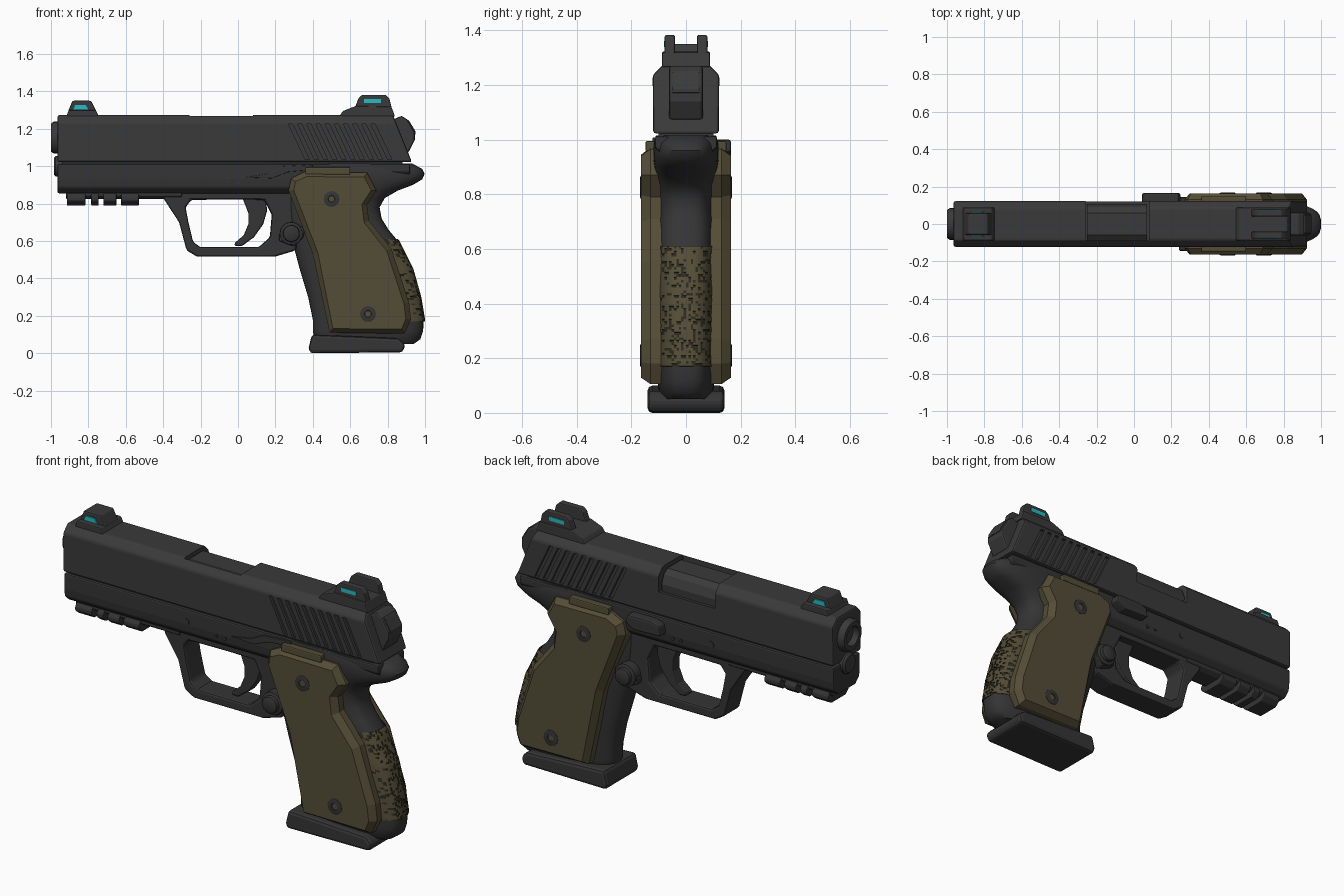
import bpy, bmesh, math, random
from mathutils import Vector

if "Cube" in bpy.data.objects:
    bpy.data.objects.remove(bpy.data.objects["Cube"])

random.seed(4)


def material(name, r, g, b):
    m = bpy.data.materials.new(name)
    m.diffuse_color = (r, g, b, 1)
    m.use_nodes = True
    m.node_tree.nodes["Principled BSDF"].inputs["Base Color"].default_value = m.diffuse_color
    return m


SLIDE = material("slide grey", 0.042, 0.042, 0.043)
FRAME = material("frame grey", 0.035, 0.035, 0.037)
OLIVE = material("olive", 0.088, 0.073, 0.037)
DARK_OLIVE = material("dark olive", 0.025, 0.024, 0.014)
TEAL = material("teal", 0.02, 0.5, 0.55)


def finish(name, bm, mats, bevel=0, smooth=False):
    bmesh.ops.recalc_face_normals(bm, faces=bm.faces[:])
    me = bpy.data.meshes.new(name)
    bm.to_mesh(me)
    bm.free()
    ob = bpy.data.objects.new(name, me)
    bpy.context.collection.objects.link(ob)
    for m in mats:
        me.materials.append(m)
    if bevel:
        b = ob.modifiers.new("bevel", 'BEVEL')
        b.width, b.segments, b.limit_method = bevel, 2, 'ANGLE'
        b.angle_limit = math.radians(35)
    if smooth:
        bpy.ops.object.select_all(action='DESELECT')
        ob.select_set(True)
        bpy.context.view_layer.objects.active = ob
        bpy.ops.object.shade_smooth_by_angle(angle=math.radians(40))
    return ob


def add_prism(bm, pts, y0, y1):
    """Side outline (x, z) extruded from y0 to y1; returns the y1 face."""
    a = [bm.verts.new((x, y0, z)) for x, z in pts]
    b = [bm.verts.new((x, y1, z)) for x, z in pts]
    n = len(pts)
    bm.faces.new(a)
    for i in range(n):
        j = (i + 1) % n
        bm.faces.new((a[i], a[j], b[j], b[i]))
    return bm.faces.new(b)


def prism(name, pts, y0, y1, mat, bevel=0):
    bm = bmesh.new()
    add_prism(bm, pts, y0, y1)
    return finish(name, bm, [mat], bevel)


def rect(x0, x1, z0, z1):
    return [(x0, z0), (x1, z0), (x1, z1), (x0, z1)]


def section(name, half, x0, x1, mat, bevel=0, slant=0):
    """Half cross-section (y, z), mirrored and run along x; slant leans the rear."""
    bm = bmesh.new()
    pts = half + [(-y, z) for y, z in reversed(half)]
    zb = min(z for _, z in half)
    a = [bm.verts.new((x0, y, z)) for y, z in pts]
    b = [bm.verts.new((x1 - slant * (z - zb), y, z)) for y, z in pts]
    bm.faces.new(a)
    bm.faces.new(b)
    for i in range(len(pts)):
        j = (i + 1) % len(pts)
        bm.faces.new((a[i], a[j], b[j], b[i]))
    return finish(name, bm, [mat], bevel)


def rod(name, centre, axis, rings, mat, n=24):
    """Stack of (distance along axis, radius) rings, capped."""
    bm = bmesh.new()
    c, loops = Vector(centre), []
    for d, r in rings:
        loop = []
        for i in range(n):
            t = 2 * math.pi * i / n
            u, v = r * math.cos(t), r * math.sin(t)
            loop.append(bm.verts.new(c + Vector((d, u, v) if axis == 'x' else (u, d, v))))
        loops.append(loop)
    for p, q in zip(loops, loops[1:]):
        for i in range(n):
            bm.faces.new((p[i], p[(i + 1) % n], q[(i + 1) % n], q[i]))
    bm.faces.new(loops[0])
    bm.faces.new(loops[-1])
    return finish(name, bm, [mat], smooth=True)


# slide, with port and slanted serrations cut in
slide = section("slide", [(0.12, 1.022), (0.122, 1.235), (0.085, 1.274)],
                -0.965, 0.93, SLIDE, 0.01, 0.4)
bm = bmesh.new()
add_prism(bm, rect(-0.26, 0.08, 1.15, 1.4), -0.088, 0.2)
for s in (1, -1):
    for i in range(10):
        x = 0.27 + i * 0.049
        add_prism(bm, [(x, 1.225), (x + 0.022, 1.225), (x + 0.112, 1.035), (x + 0.09, 1.035)],
                  s * 0.106, s * 0.15)
cutter = finish("slide_cutter", bm, [SLIDE])
cutter.hide_render = True
cutter.hide_viewport = True
cut = slide.modifiers.new("cuts", 'BOOLEAN')
cut.operation, cut.object, cut.solver = 'DIFFERENCE', cutter, 'EXACT'

# chamber block, muzzle and guide rod
section("chamber", [(0.104, 1.1), (0.108, 1.19), (0.09, 1.235), (0.06, 1.258)], -0.252, 0.07, SLIDE)
rod("muzzle", (0, 0, 1.153), 'x', [(-0.9, 0.085), (-0.985, 0.085), (-1, 0.075), (-1, 0.052), (-0.93, 0.05)], SLIDE)
rod("guide_rod", (0, 0, 1.0), 'x', [(-0.9, 0.055), (-0.975, 0.055), (-0.985, 0.045)], SLIDE)
# plate behind the slide
prism("rear_plate", [(0.8, 1.08), (0.83, 1.25), (0.875, 1.27), (0.905, 1.25), (0.945, 1.18),
                     (0.945, 1.14), (0.91, 1.07)], -0.062, 0.062, SLIDE, 0.01)
prism("rear_plate_inset", [(0.9, 1.17), (0.89, 1.245), (0.912, 1.248), (0.95, 1.185), (0.95, 1.17)],
      -0.05, 0.05, SLIDE, 0.004)

# frame and accessory rail
section("frame", [(0.075, 0.855), (0.108, 0.885), (0.114, 0.93), (0.114, 1.012)], -0.965, 0.62, FRAME, 0.008)
section("frame_seam", [(0.1, 1.0), (0.1, 1.03)], -0.94, 0.88, FRAME)
section("frame_rear", [(0.09, 0.95), (0.114, 0.97), (0.114, 1.012)], 0.6, 0.92, FRAME, 0.008)
section("rail_core", [(0.05, 0.825), (0.075, 0.84), (0.075, 0.88)], -0.92, -0.3, FRAME, 0.005)
for x0, x1 in ((-0.915, -0.815), (-0.785, -0.745), (-0.72, -0.65), (-0.625, -0.53)):
    section("rail_tooth", [(0.06, 0.79), (0.09, 0.815), (0.09, 0.835), (0.07, 0.86)], x0, x1, FRAME, 0.005)

# trigger guard ring
inner = [(-0.28, 0.78), (-0.25, 0.82), (0.0, 0.822), (0.14, 0.82), (0.18, 0.74), (0.17, 0.62),
         (0.11, 0.567), (-0.2, 0.567), (-0.24, 0.595), (-0.265, 0.7)]
outer = [(-0.4, 0.83), (-0.36, 0.9), (0.0, 0.9), (0.34, 0.9), (0.34, 0.74), (0.31, 0.55),
         (0.2, 0.517), (-0.22, 0.517), (-0.275, 0.55), (-0.315, 0.7)]
bm = bmesh.new()
rings = [[bm.verts.new((x, y, z)) for x, z in loop]
         for loop, y in ((outer, -0.068), (outer, 0.068), (inner, 0.068), (inner, -0.068))]
for k in range(4):
    p, q = rings[k], rings[(k + 1) % 4]
    for i in range(10):
        bm.faces.new((p[i], p[(i + 1) % 10], q[(i + 1) % 10], q[i]))
finish("trigger_guard", bm, [FRAME], 0.012)
prism("trigger", [(0.15, 0.84), (0.155, 0.76), (0.135, 0.69), (0.085, 0.62), (0.02, 0.572), (-0.02, 0.575),
                  (-0.015, 0.592), (0.03, 0.63), (0.055, 0.69), (0.055, 0.75), (0.02, 0.84)],
      -0.03, 0.03, FRAME, 0.008)

# grip core: z, front x, rear x, half width
LEVELS = [(0.05, 0.44, 0.94, 0.085), (0.075, 0.41, 0.975, 0.1), (0.12, 0.4, 0.99, 0.105), (0.18, 0.4, 0.992, 0.107),
          (0.3, 0.375, 0.972, 0.108), (0.45, 0.33, 0.93, 0.108), (0.6, 0.29, 0.855, 0.108),
          (0.66, 0.275, 0.805, 0.108), (0.72, 0.265, 0.768, 0.108), (0.78, 0.26, 0.757, 0.108),
          (0.83, 0.26, 0.785, 0.11), (0.87, 0.26, 0.855, 0.113), (0.9, 0.26, 0.935, 0.117),
          (0.93, 0.26, 0.985, 0.12), (0.96, 0.26, 0.998, 0.12), (0.985, 0.26, 0.985, 0.118), (1.015, 0.26, 0.93, 0.11)]


def grip_point(z, t, grow=0):
    """Rounded section of the grip at height z and angle t."""
    for a, b in zip(LEVELS, LEVELS[1:]):
        if z <= b[0]:
            break
    f = (z - a[0]) / (b[0] - a[0])
    xf, xr, hw = (a[i] + (b[i] - a[i]) * f for i in (1, 2, 3))
    c, s = math.cos(t), math.sin(t)
    p = 2 / 3
    return Vector(((xf + xr) / 2 + ((xr - xf) / 2 + grow) * math.copysign(abs(c) ** p, c),
                   (hw + grow) * math.copysign(abs(s) ** p, s), z))


bm = bmesh.new()
N = 48
loops = [[bm.verts.new(grip_point(l[0], 2 * math.pi * i / N)) for i in range(N)] for l in LEVELS]
for p, q in zip(loops, loops[1:]):
    for i in range(N):
        bm.faces.new((p[i], p[(i + 1) % N], q[(i + 1) % N], q[i]))
bm.faces.new(loops[0])
bm.faces.new(loops[-1])
finish("grip_core", bm, [FRAME], smooth=True)

# rough backstrap: patch of randomly raised cells
bm = bmesh.new()
NY, NZ = 24, 46
grid = []
for k in range(NZ + 1):
    row = []
    for i in range(NY + 1):
        y = -0.94 + 1.88 * i / NY
        t = math.asin(math.copysign(abs(y) ** 1.5, y))
        row.append(bm.verts.new(grip_point(0.17 + 0.44 * k / NZ, t, 0.004)))
    grid.append(row)
raised = []
for k in range(NZ):
    for i in range(NY):
        f = bm.faces.new((grid[k][i], grid[k][i + 1], grid[k + 1][i + 1], grid[k + 1][i]))
        f.material_index = 1
        if random.random() < 0.76:
            raised.append(f)
bm.normal_update()
for f in bmesh.ops.extrude_discrete_faces(bm, faces=raised)['faces']:
    f.material_index = 0
    for v in f.verts:
        v.co += Vector((0.004, 0, 0.001))
finish("backstrap", bm, [OLIVE, DARK_OLIVE])

# magazine base
prism("magazine_base", [(0.385, 0.0), (0.378, 0.03), (0.395, 0.1), (0.86, 0.08), (0.895, 0.045), (0.88, 0.005)],
      -0.14, 0.14, FRAME, 0.016)

# parts on both sides
panel = [(0.27, 0.87), (0.285, 0.935), (0.36, 0.972), (0.69, 0.965), (0.74, 0.87), (0.69, 0.79), (0.7, 0.71),
         (0.82, 0.56), (0.915, 0.27), (0.925, 0.18), (0.89, 0.105), (0.49, 0.11), (0.4, 0.53)]
for s in (-1, 1):
    bm = bmesh.new()
    face = add_prism(bm, panel, s * 0.05, s * 0.13)
    bmesh.ops.recalc_face_normals(bm, faces=bm.faces[:])
    bmesh.ops.inset_region(bm, faces=[face], thickness=0.028, depth=0.034)
    finish("grip_panel", bm, [OLIVE])
    prism("panel_tab", rect(0.36, 0.6, 0.955, 0.995), s * 0.08, s * 0.148, OLIVE, 0.006)
    for x, z in ((0.5, 0.825), (0.695, 0.21)):
        rod("panel_screw", (x, 0, z), 'y', [(s * 0.15, 0.042), (s * 0.166, 0.042), (s * 0.168, 0.036),
                                           (s * 0.168, 0.018), (s * 0.163, 0.016)], FRAME)
    rod("magazine_button", (0.285, 0, 0.64), 'y', [(s * 0.05, 0.062), (s * 0.115, 0.06), (s * 0.12, 0.045),
                                                  (s * 0.14, 0.043), (s * 0.145, 0.035)], FRAME)
    prism("button_guard", [(0.22, 0.6), (0.3, 0.57), (0.35, 0.62), (0.36, 0.68), (0.29, 0.67), (0.22, 0.64)],
          s * 0.04, s * 0.105, FRAME, 0.008)
    for x, z, r in ((-0.23, 0.945, 0.018), (0.0, 0.915, 0.01), (-0.05, 0.915, 0.008)):
        rod("frame_pin", (x, 0, z), 'y', [(s * 0.09, r), (s * 0.118, r)], FRAME, 12)
    # sight ears and glowing inserts
    prism("rear_sight_ear", [(0.62, 1.3), (0.645, 1.365), (0.665, 1.382), (0.79, 1.382), (0.81, 1.36), (0.825, 1.3)],
          s * 0.04, s * 0.078, SLIDE, 0.006)
    prism("rear_sight_insert", rect(0.675, 0.765, 1.338, 1.36), s * 0.075, s * 0.081, TEAL)
    prism("front_sight_insert", [(-0.88, 1.303), (-0.8, 1.303), (-0.815, 1.328), (-0.87, 1.328)],
          s * 0.055, s * 0.064, TEAL)

# sights
prism("rear_sight_base", [(0.54, 1.265), (0.56, 1.295), (0.63, 1.322), (0.82, 1.318), (0.84, 1.265)],
      -0.088, 0.088, SLIDE, 0.006)
prism("front_sight_base", [(-0.92, 1.26), (-0.905, 1.3), (-0.76, 1.3), (-0.74, 1.26)], -0.088, 0.088, SLIDE, 0.006)
prism("front_sight_post", [(-0.91, 1.29), (-0.885, 1.35), (-0.785, 1.35), (-0.755, 1.29)], -0.058, 0.058, SLIDE, 0.008)

# control levers
prism("slide_catch", [(0.04, 0.93), (0.05, 0.985), (0.1, 1.0), (0.24, 1.0), (0.25, 0.955), (0.2, 0.925)],
      0.1, 0.165, FRAME, 0.01)
prism("catch_lever", [(0.04, 0.94), (0.18, 0.935), (0.27, 0.97), (0.4, 0.98), (0.4, 1.008), (0.24, 1.0), (0.16, 0.96)],
      -0.122, -0.1, FRAME, 0.003)
